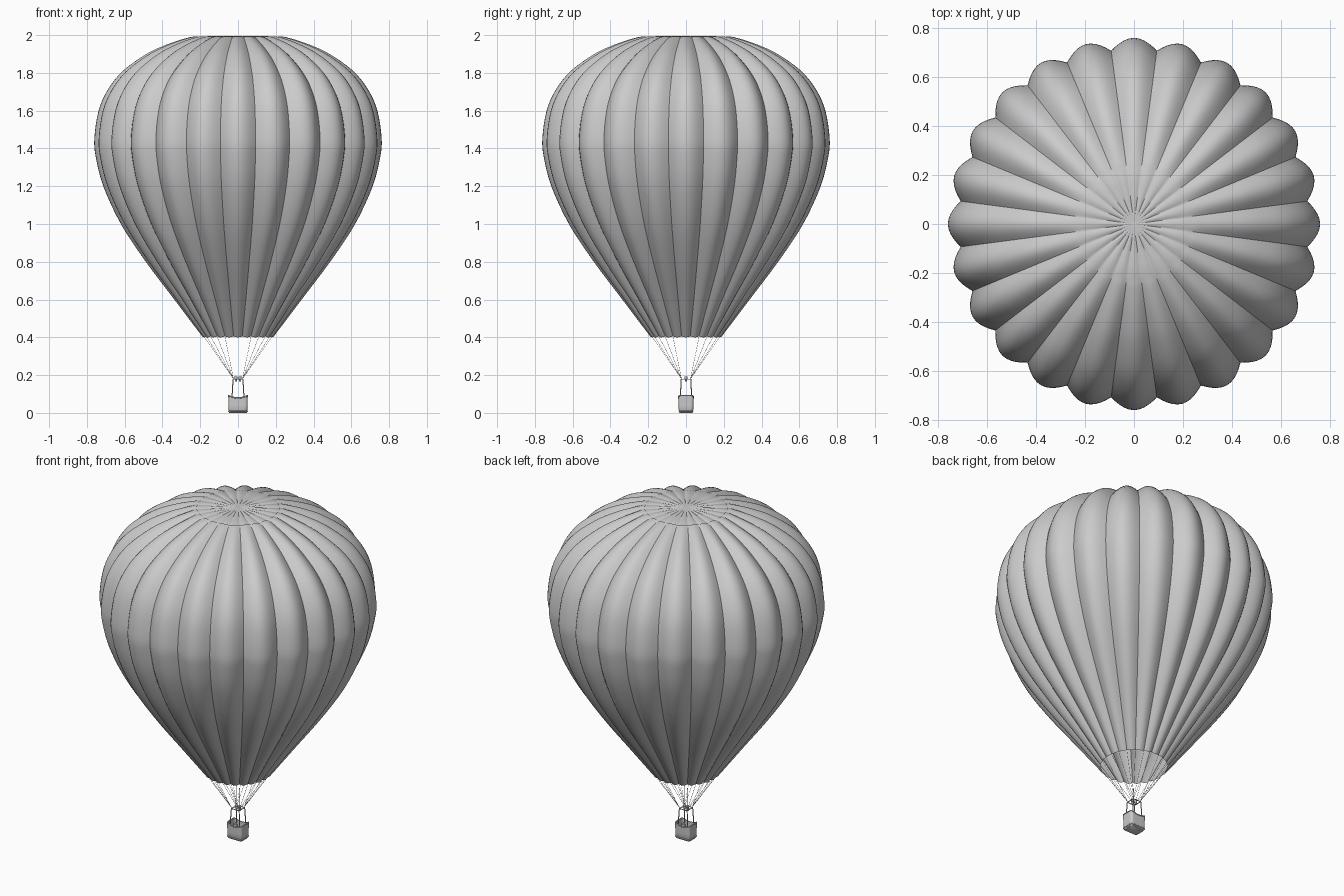
import bpy, bmesh, math
from mathutils import Vector, Matrix

if "Cube" in bpy.data.objects:
    bpy.data.objects.remove(bpy.data.objects["Cube"])

GORES, SUB = 24, 10
N = GORES * SUB


def finish(bm, name, angle=35):
    bmesh.ops.recalc_face_normals(bm, faces=bm.faces)
    me = bpy.data.meshes.new(name)
    bm.to_mesh(me)
    bm.free()
    me.shade_smooth()
    me.set_sharp_from_angle(angle=math.radians(angle))
    ob = bpy.data.objects.new(name, me)
    bpy.context.collection.objects.link(ob)
    return ob


def loft(bm, rings):
    loops = [[bm.verts.new(p) for p in ring] for ring in rings]
    for a, b in zip(loops, loops[1:]):
        n = len(a)
        for i in range(n):
            j = (i + 1) % n
            bm.faces.new((a[i], a[j], b[j], b[i]))
    return loops


def rod(bm, a, b, r, sides=8, r2=None):
    a, b = Vector(a), Vector(b)
    d = b - a
    m = Matrix.Translation((a + b) / 2) @ d.to_track_quat('Z', 'Y').to_matrix().to_4x4()
    bmesh.ops.create_cone(bm, cap_ends=True, segments=sides, radius1=r,
                          radius2=r if r2 is None else r2, depth=d.length, matrix=m)


def spline(pts, steps):
    pts = [Vector(p) for p in pts]
    ext = [2 * pts[0] - pts[1]] + pts + [2 * pts[-1] - pts[-2]]
    out = []
    for i in range(1, len(ext) - 2):
        p0, p1, p2, p3 = ext[i - 1:i + 3]
        for s in range(steps):
            t = s / steps
            out.append(0.5 * (2 * p1 + (p2 - p0) * t + (2 * p0 - 5 * p1 + 4 * p2 - p3) * t * t
                              + (3 * p1 - p0 - 3 * p2 + p3) * t ** 3))
    return out + [pts[-1]]


# Envelope: (crest radius, height, gore depth) swept around with 24 bulging gores
profile = spline([(.186, .40, .008), (.337, .60, .018), (.488, .80, .028), (.62, 1.0, .037),
                  (.713, 1.2, .043), (.754, 1.36, .046), (.76, 1.46, .046), (.738, 1.6, .046),
                  (.69, 1.71, .043), (.61, 1.81, .038), (.485, 1.9, .029), (.37, 1.953, .02),
                  (.27, 1.985, .010), (.225, 1.994, .005)], 4)
rings = []
for k, p in enumerate(profile):
    t = profile[min(k + 1, len(profile) - 1)] - profile[max(k - 1, 0)]
    nrm = Vector((t.y, -t.x)).normalized()
    ring = []
    for i in range(N):
        th = 2 * math.pi * i / N
        cut = p.z * (1 - abs(math.cos(GORES / 2 * th)))
        r, z = p.x - nrm.x * cut, p.y - nrm.y * cut
        ring.append((r * math.cos(th), r * math.sin(th), z))
    rings.append(ring)
bm = bmesh.new()
loft(bm, rings)
finish(bm, "envelope")

# Crown vent panel: shallow pleated disc tucked under the envelope rim
bm = bmesh.new()
rings = []
for r, z, d in [(.262, 1.978, .004), (.235, 1.989, .005), (.16, 1.994, .005),
                (.08, 1.995, .004), (.012, 1.995, 0)]:
    rings.append([(r * math.cos(2 * math.pi * i / N), r * math.sin(2 * math.pi * i / N),
                   z - d * (1 - abs(math.cos(GORES / 2 * 2 * math.pi * i / N))))
                  for i in range(N)])
loops = loft(bm, rings)
bm.faces.new(loops[-1])
finish(bm, "crown_vent")

# Suspension cables from the mouth to the burner frame corners
bm = bmesh.new()
for i in range(GORES):
    th = 2 * math.pi * (i + .5) / GORES
    c, s = math.cos(th), math.sin(th)
    rod(bm, (math.copysign(.024, c), math.copysign(.024, s), .18), (.18 * c, .18 * s, .402), .0008, 5)
finish(bm, "suspension_cables")


# Basket: rounded rectangle shell whose rim rises towards both ends
def rounded(hx, hy, rad, z, sag=0):
    pts = []
    for q, (sx, sy) in enumerate([(1, 1), (-1, 1), (-1, -1), (1, -1)]):
        for k in range(6):
            a = math.pi / 2 * (q + k / 5)
            pts.append((sx * (hx - rad) + rad * math.cos(a), sy * (hy - rad) + rad * math.sin(a)))
        nx, ny = [(-1, 1), (-1, -1), (1, -1), (1, 1)][q]
        x0, y0 = pts[-1]
        nq = math.pi / 2 * (q + 1)
        x1 = nx * (hx - rad) + rad * math.cos(nq)
        y1 = ny * (hy - rad) + rad * math.sin(nq)
        pts += [(x0 + (x1 - x0) * k / 6, y0 + (y1 - y0) * k / 6) for k in range(1, 6)]
    return [Vector((x, y, z - sag * (1 - (x / hx) ** 2))) for x, y in pts]


bm = bmesh.new()
loops = loft(bm, [rounded(.046, .035, .012, 0), rounded(.049, .038, .013, .004),
                  rounded(.050, .039, .013, .04), rounded(.052, .040, .014, .092, .013),
                  rounded(.046, .034, .012, .092, .013), rounded(.044, .033, .011, .008)])
bm.faces.new(loops[0])
bm.faces.new(loops[-1])
finish(bm, "basket", 50)


# Padded rim and lower skid band
def band(name, path, r):
    cu = bpy.data.curves.new(name, 'CURVE')
    cu.dimensions = '3D'
    cu.bevel_depth, cu.bevel_resolution = r, 2
    sp = cu.splines.new('POLY')
    sp.points.add(len(path) - 1)
    for q, p in zip(sp.points, path):
        q.co = (*p, 1)
    sp.use_cyclic_u = True
    bpy.context.collection.objects.link(bpy.data.objects.new(name, cu))


band("basket_rim", rounded(.050, .038, .013, .092, .013), .004)
band("skid_band", rounded(.049, .038, .013, .009), .003)

# Uprights from the basket corners to the burner frame
bm = bmesh.new()
for sx in (-1, 1):
    for sy in (-1, 1):
        rod(bm, (sx * .036, sy * .032, .01), (sx * .026, sy * .026, .18), .0028)
finish(bm, "uprights")

# Burner frame
bm = bmesh.new()
h, z = .026, .178
for s in (-1, 1):
    rod(bm, (-h, s * h, z), (h, s * h, z), .0025)
    rod(bm, (s * h, -h, z), (s * h, h, z), .0025)
rod(bm, (-h, 0, z), (h, 0, z), .0025)
finish(bm, "burner_frame")

# Twin burners
bm = bmesh.new()
for s in (-1, 1):
    rod(bm, (s * .011, 0, .166), (s * .011, 0, .176), .005, 16)
    rod(bm, (s * .011, 0, .176), (s * .011, 0, .192), .007, 16, .009)
finish(bm, "burners")

# Gas cylinders standing in the basket corners
bm = bmesh.new()
for sx in (-1, 1):
    for sy in (-1, 1):
        x, y = sx * .031, sy * .02
        rod(bm, (x, y, .008), (x, y, .066), .01, 16)
        rod(bm, (x, y, .066), (x, y, .072), .01, 16, .004)
finish(bm, "gas_cylinders")
